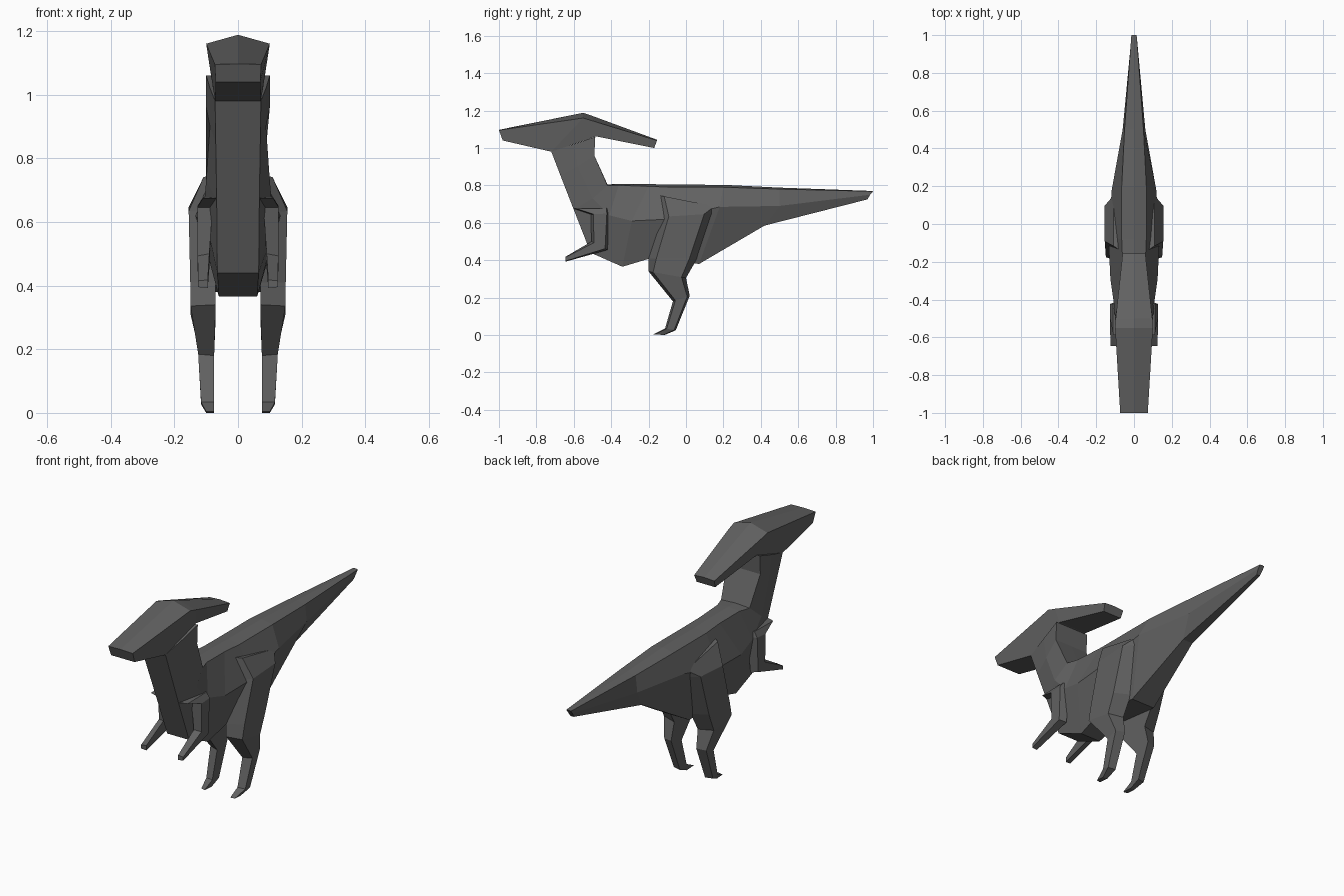
import bpy
import bmesh
from mathutils import Vector

default_cube = bpy.data.objects.get("Cube")
if default_cube:
    bpy.data.objects.remove(default_cube, do_unlink=True)


def make_material(name, colour):
    material = bpy.data.materials.new(name)
    material.use_nodes = True
    material.diffuse_color = colour
    shader = material.node_tree.nodes["Principled BSDF"]
    shader.inputs["Base Color"].default_value = colour
    shader.inputs["Roughness"].default_value = 0.8
    return material


hide_grey = make_material("dark grey hide", (0.12, 0.12, 0.12, 1))


def loft(name, rings):
    """Skin a row of closed rings with flat quads and cap both ends."""
    bm = bmesh.new()
    loops = [[bm.verts.new(point) for point in ring] for ring in rings]
    count = len(loops[0])
    for near, far in zip(loops, loops[1:]):
        for i in range(count):
            j = (i + 1) % count
            bm.faces.new((near[i], near[j], far[j], far[i]))
    bm.faces.new(loops[0])
    bm.faces.new(list(reversed(loops[-1])))
    bmesh.ops.recalc_face_normals(bm, faces=bm.faces[:])
    mesh = bpy.data.meshes.new(name)
    bm.to_mesh(mesh)
    bm.free()
    mesh.materials.append(hide_grey)
    part = bpy.data.objects.new(name, mesh)
    bpy.context.collection.objects.link(part)
    return part


def symmetric_ring(side_points, ridge):
    """Mirror (half width, y, z) points and join them over a raised ridge."""
    left = [Vector(point) for point in side_points]
    right = [Vector((-p.x, p.y, p.z)) for p in reversed(left)]
    peak = Vector((0, left[-1].y, left[-1].z + ridge))
    return left + [peak] + right


def limb_ring(side, front, back, inner, outer, bevel):
    """Four-sided limb section whose outer face is narrower than its inner."""
    f = Vector((0, *front))
    b = Vector((0, *back))
    outer_front = f.lerp(b, bevel)
    outer_back = b.lerp(f, bevel)
    points = []
    for point, x in ((f, inner), (outer_front, outer), (outer_back, outer), (b, inner)):
        points.append(Vector((side * x, point.y, point.z)))
    return points


# Neck, trunk and tail: underside, flank and back edge of each section
body_sections = [
    ((.072, -.72, .98), (.088, -.6, 1.02), (.1, -.485, 1.06)),
    ((.07, -.67, .85), (.088, -.58, .9), (.1, -.49, .96)),
    ((.067, -.6, .67), (.1, -.5, .73), (.085, -.42, .8)),
    ((.065, -.51, .44), (.108, -.41, .64), (.065, -.36, .8)),
    ((.06, -.34, .365), (.125, -.29, .61), (.06, -.2, .795)),
    ((.07, -.19, .41), (.135, -.08, .62), (.065, -.08, .79)),
    ((.07, .07, .38), (.118, .18, .685), (.065, .2, .79)),
    ((.03, .42, .585), (.06, .5, .69), (.05, .5, .78)),
    ((.01, .97, .725), (.014, .985, .75), (.014, 1, .768)),
]
body_ridges = (0, 0, .005, .008, .012, .014, .013, .008, .002)
loft("body", [symmetric_ring(s, r) for s, r in zip(body_sections, body_ridges)])

# Head with its swept-back crest: lower edge and upper edge of each section
head_sections = [
    ((.07, -.98, 1.04), (.073, -1, 1.095)),
    ((.072, -.72, .98), (.1, -.55, 1.16)),
    ((.085, -.48, 1.062), (.097, -.5, 1.145)),
    ((.055, -.17, 1), (.06, -.155, 1.04)),
]
head_ridges = (.002, .028, .026, .004)
loft("crested_head", [symmetric_ring(s, r) for s, r in zip(head_sections, head_ridges)])

# Limb sections: front edge, back edge, inner x, outer x, bevel
leg_sections = [
    ((-.135, .745), (.17, .685), .08, .108, .06),
    ((-.155, .63), (.16, .65), .085, .155, .2),
    ((-.2, .41), (.06, .41), .07, .15, .16),
    ((-.2, .34), (0, .305), .07, .149, .12),
    ((-.07, .18), (.02, .21), .075, .125, .15),
    ((-.112, .035), (-.055, .025), .075, .116, .15),
    ((-.175, .004), (-.115, 0), .076, .1, .1),
]
arm_sections = [
    ((-.6, .675), (-.41, .678), .065, .11, .08),
    ((-.51, .645), (-.408, .65), .08, .128, .15),
    ((-.505, .5), (-.42, .455), .09, .127, .15),
    ((-.645, .418), (-.645, .392), .095, .125, .12),
]

for side_name, side in (("left", 1), ("right", -1)):
    for limb, sections in (("leg", leg_sections), ("arm", arm_sections)):
        loft(f"{side_name}_{limb}", [limb_ring(side, *section) for section in sections])
